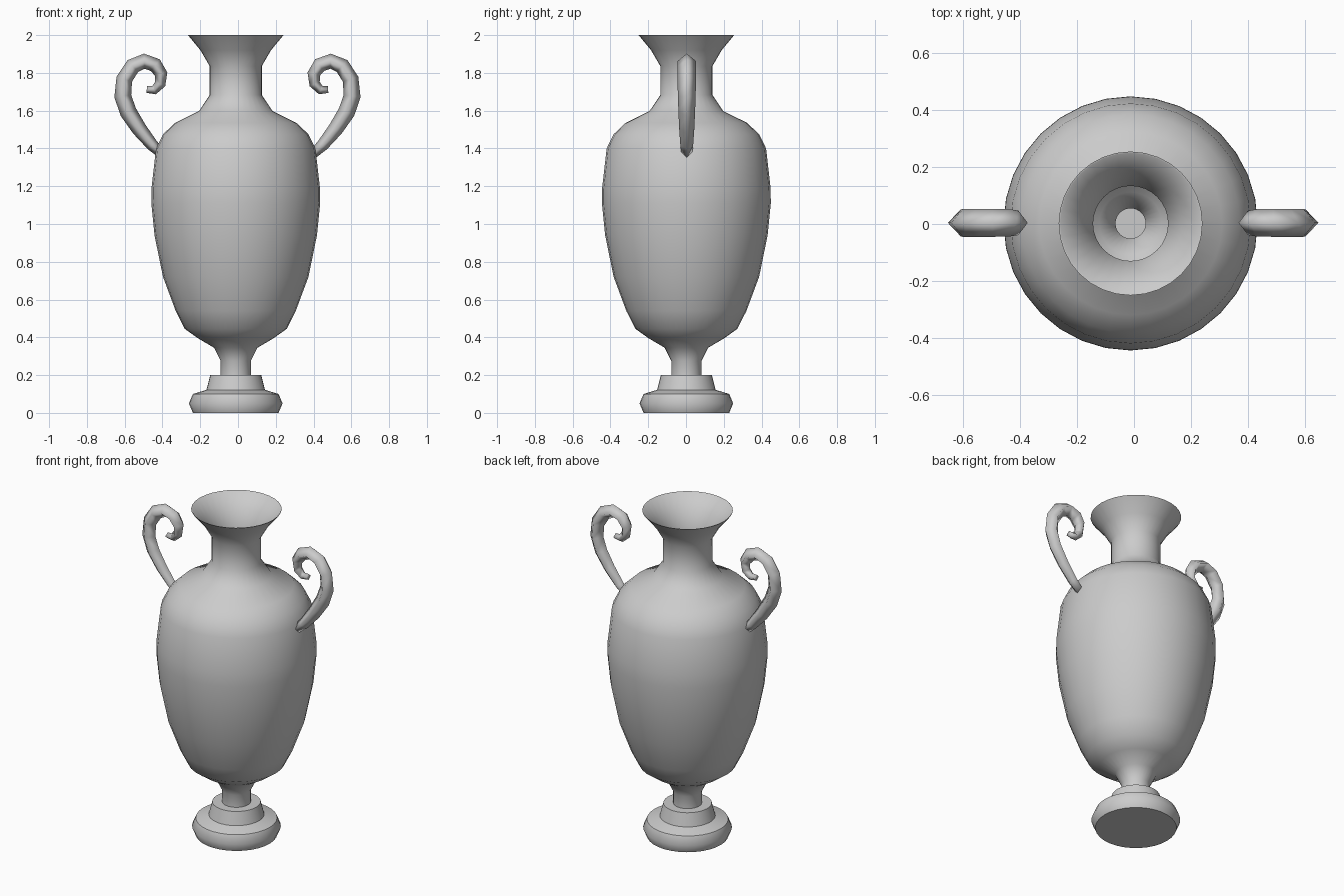
import bpy, bmesh, math
from mathutils import Vector


def make_object(name, rings, smooth_angle):
    """Skin a list of equal-sized rings and cap both ends."""
    bm = bmesh.new()
    loops = [[bm.verts.new(p) for p in ring] for ring in rings]
    n = len(loops[0])
    for a, b in zip(loops, loops[1:]):
        for i in range(n):
            j = (i + 1) % n
            bm.faces.new((a[i], a[j], b[j], b[i]))
    bm.faces.new(loops[0])
    bm.faces.new(loops[-1])
    bmesh.ops.recalc_face_normals(bm, faces=bm.faces[:])
    mesh = bpy.data.meshes.new(name)
    bm.to_mesh(mesh)
    bm.free()
    obj = bpy.data.objects.new(name, mesh)
    bpy.context.collection.objects.link(obj)
    bpy.ops.object.select_all(action='DESELECT')
    obj.select_set(True)
    bpy.context.view_layer.objects.active = obj
    bpy.ops.object.shade_smooth_by_angle(angle=math.radians(smooth_angle))
    return obj


CENTRE = Vector((-0.012, 0.002, 0))


def lathe(name, profile, sides=32):
    rings = [[CENTRE + Vector((r * math.cos(t), r * math.sin(t), z))
              for t in (2 * math.pi * k / sides for k in range(sides))]
             for r, z in profile]
    return make_object(name, rings, 50)


# Vase: outside from the foot up to the lip, then the thin inside back down
outer = [(0.227, 0), (0.23, 0.008), (0.248, 0.05), (0.227, 0.10), (0.155, 0.122),
         (0.135, 0.20), (0.08, 0.20), (0.08, 0.275), (0.115, 0.345), (0.20, 0.395),
         (0.27, 0.445), (0.318, 0.54), (0.385, 0.72), (0.43, 0.94), (0.447, 1.11),
         (0.446, 1.19), (0.422, 1.40), (0.385, 1.475), (0.322, 1.535),
         (0.195, 1.598), (0.138, 1.683), (0.138, 1.836), (0.187, 1.92), (0.253, 2.0)]
inner = [(0.247, 1.999), (0.181, 1.918), (0.132, 1.836), (0.132, 1.683),
         (0.188, 1.588), (0.31, 1.525), (0.37, 1.465), (0.408, 1.395),
         (0.432, 1.18), (0.432, 1.11), (0.415, 0.94), (0.37, 0.725),
         (0.302, 0.55), (0.255, 0.46), (0.11, 0.36), (0.053, 0.29), (0.053, 0.22)]
lathe("vase_body", outer + inner)

# Handles: tapered diamond section swept along a scroll (x, z, in-plane, y half-width)
scroll = [(0.395, 1.365, 0.024, 0.028), (0.451, 1.418, 0.032, 0.034),
          (0.520, 1.503, 0.040, 0.040), (0.578, 1.593, 0.045, 0.044),
          (0.607, 1.677, 0.045, 0.047), (0.599, 1.767, 0.043, 0.049),
          (0.554, 1.836, 0.042, 0.049), (0.493, 1.862, 0.040, 0.049),
          (0.435, 1.841, 0.039, 0.048), (0.404, 1.794, 0.034, 0.043),
          (0.409, 1.741, 0.029, 0.036), (0.441, 1.709, 0.024, 0.029),
          (0.480, 1.712, 0.018, 0.022)]


def handle(name, side):
    pts = [Vector((x, 0.004, z)) for x, z, _, _ in scroll]
    rings = []
    for i, (p, (_, _, w, d)) in enumerate(zip(pts, scroll)):
        t = (pts[min(i + 1, len(pts) - 1)] - pts[max(i - 1, 0)]).normalized()
        out = Vector((t.z, 0, -t.x)) * w
        y = Vector((0, d, 0))
        ring = [p + out, p + y, p - out, p - y]
        rings.append([Vector((side * v.x - 0.003, v.y, v.z)) for v in ring])
    return make_object(name, rings, 120)


handle("right_handle", 1)
handle("left_handle", -1)
